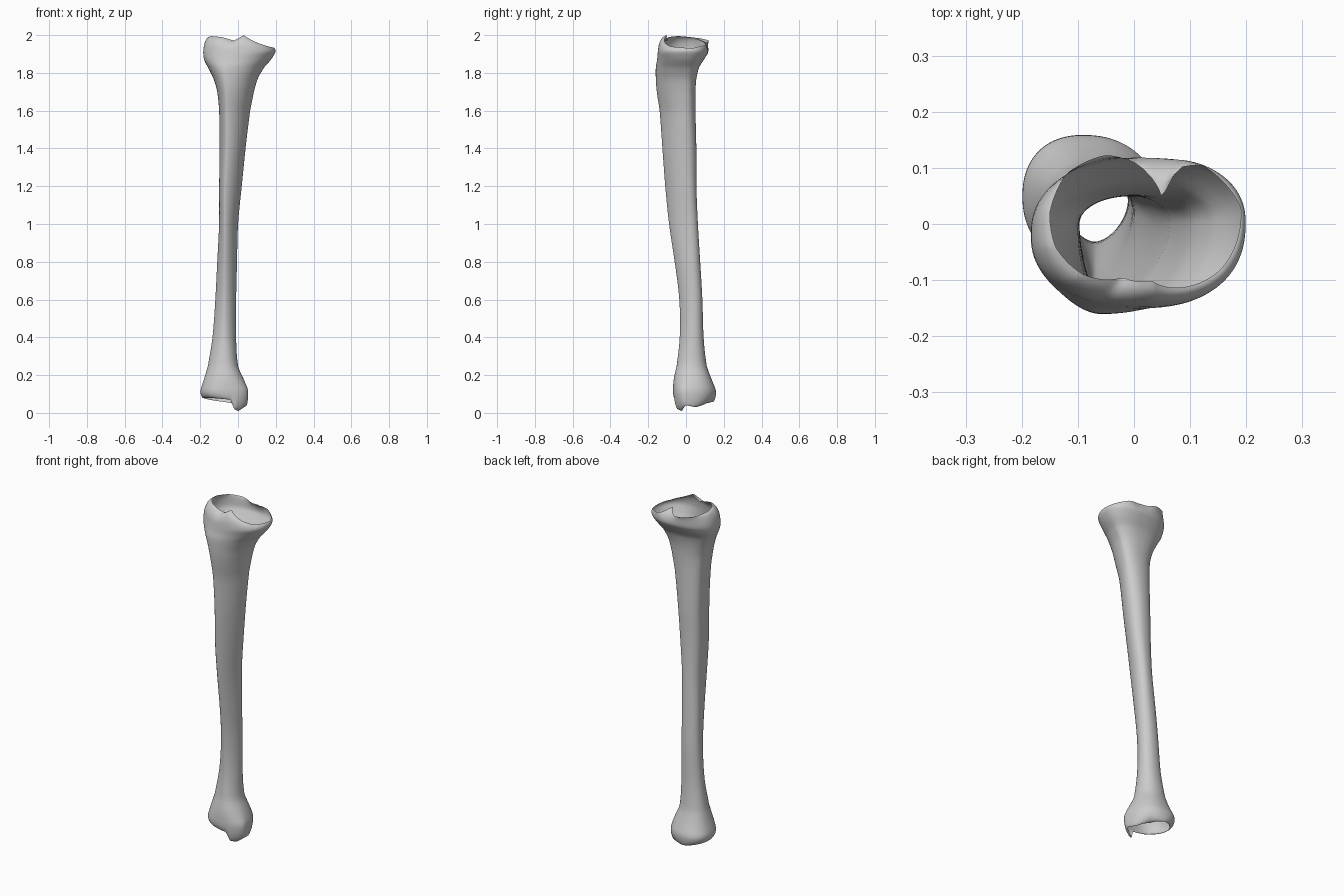
import bpy, bmesh, math
from mathutils import Vector

SEGMENTS = 120     # points round each ring
STEPS = 5          # rings between two neighbouring sections
LIP_RINGS = 7      # rings rolling over to each open end

# Shaft sections in hundredths, bottom to top:
# height, left x, right x, front y, back y, crest x, back ridge x, left y, right y
SECTIONS = [
    (12, -20, 5.5, -7, 16, -8, -9, 5, 0),
    (18, -18, 3, -6.5, 13.5, -7, -8, 4, 2),
    (25, -16, 0, -5, 11, -7, -8, 4, 3),
    (40, -13.5, -1, -3.3, 9.3, -7, -7, 4, 4),
    (60, -12, -1, -3.5, 8.7, -7, -6, 4, 4),
    (80, -11, -0.5, -6, 7.5, -7, -5, 3, 3),
    (100, -10, 0, -9, 6.3, -7, -4, 1, 2),
    (120, -10, 2, -11, 5.5, -7, -3, 0, 1),
    (140, -9.7, 4, -12.5, 5.5, -6, -2, 0, 0),
    (160, -10, 6.5, -14, 5, -6, -1, -1, 0),
    (170, -11, 8.5, -15.5, 5, -6, 0, -2, 0),
    (177, -13, 10.5, -16, 5.5, -6, 0, -2, 0),
    (183, -16, 14, -16, 7, -5, 2, -2, 0),
    (187, -18, 17.5, -15.3, 9.5, -2, 3, -2, 0),
    (191, -18.5, 20, -15, 12, 2, 3, -2, 0),
]

# Open edges as (x, y, z) in hundredths
UPPER_EDGE = [
    (19, 3, 193), (12, 10.5, 195), (8, 10, 196), (5, 4.5, 198), (0, 11, 196),
    (-5, 12.3, 197), (-12, 9, 198), (-15, 2, 199), (-14, -4, 199.5),
    (-9, -9, 199), (-2, -9.5, 197), (3, -10, 200), (10, -11, 196), (15.5, -8, 194),
]
LOWER_EDGE = [
    (4.5, 0, 4), (3, 5, 3), (-3, 10, 5), (-9, 14.5, 6), (-15, 11, 7),
    (-18.5, 5, 8), (-15, -2, 8), (-9, -5, 7.5), (-4, -5.5, 7), (-2, -4.5, 2),
    (0, -2, 1),
]


def signed_power(value, power):
    return math.copysign(abs(value) ** power, value)


def smooth_sections(sections):
    """Spline between the sections."""
    last = len(sections) - 1
    for i in range(last):
        a, b, c, d = (sections[min(max(k, 0), last)] for k in range(i - 1, i + 3))
        for s in range(STEPS):
            t = s / STEPS
            h = b[0] + (c[0] - b[0]) * t
            span = c[0] - b[0]
            row = []
            for k in range(len(b)):
                m0 = (c[k] - a[k]) / (c[0] - a[0]) * span
                m1 = (d[k] - b[k]) / (d[0] - b[0]) * span
                u = 1 - t
                row.append(b[k] * (1 + 2 * t) * u * u + m0 * t * u * u
                           + c[k] * t * t * (3 - 2 * t) - m1 * t * t * u)
            row[0] = h
            yield row
    yield sections[last]


def section_ring(row):
    """Closed outline: pointed front crest and flatter back along the shaft."""
    z, left, right, front, back, crest, ridge, left_y, right_y = (v / 100 for v in row)
    end = max(0, 1 - min(z - 0.1, 1.92 - z) / 0.35)
    ring = []
    for i in range(SEGMENTS):
        angle = math.tau * i / SEGMENTS
        c, s = math.cos(angle), math.sin(angle)
        middle_x, tip_y = (ridge, back) if s >= 0 else (crest, front)
        side_x, side_y = (right, right_y) if c >= 0 else (left, left_y)
        fullness = (2.1 if s >= 0 else 1.7) * (1 - end) + 2.3 * end
        x = middle_x + (side_x - middle_x) * abs(signed_power(c, 2 / fullness))
        y = side_y + (tip_y - side_y) * abs(signed_power(s, 2 / fullness))
        ring.append(Vector((x, y, z)))
    return ring


def edge_ring(edge, ring, centre):
    """Match every point of a ring to the open edge at the same angle."""
    polar = []
    for point in edge:
        p = Vector(point) / 100 - centre
        polar.append((math.atan2(p.y, p.x), p.xy.length, point[2] / 100))
    polar.sort()
    first, last = polar[0], polar[-1]
    polar = ([(last[0] - math.tau, *last[1:])] + polar
             + [(first[0] + math.tau, *first[1:])])
    result = []
    for p in ring:
        angle = math.atan2(p.y - centre.y, p.x - centre.x)
        for a, b in zip(polar, polar[1:]):
            if a[0] <= angle <= b[0]:
                t = (angle - a[0]) / (b[0] - a[0])
                radius, z = (a[k] + (b[k] - a[k]) * t for k in (1, 2))
                result.append(Vector((centre.x + radius * math.cos(angle),
                                      centre.y + radius * math.sin(angle), z)))
                break
    return result


def lip(ring, edge):
    """Rounded roll from the outer ring to the open edge."""
    for k in range(1, LIP_RINGS + 1):
        turn = math.pi / 2 * k / LIP_RINGS
        inward, along = 1 - math.cos(turn), math.sin(turn)
        yield [Vector((p.x + (q.x - p.x) * inward, p.y + (q.y - p.y) * inward,
                       p.z + (q.z - p.z) * along)) for p, q in zip(ring, edge)]


cube = bpy.data.objects.get("Cube")
if cube:
    bpy.data.objects.remove(cube, do_unlink=True)

# Rings from the lower open edge to the upper one
shaft = [section_ring(row) for row in smooth_sections(SECTIONS)]
lower = edge_ring(LOWER_EDGE, shaft[0], Vector((-0.07, 0.04, 0)))
upper = edge_ring(UPPER_EDGE, shaft[-1], Vector((0.03, -0.03, 0)))
rings = list(lip(shaft[0], lower))[::-1] + shaft + list(lip(shaft[-1], upper))

# Hollow bone surface
bm = bmesh.new()
rows = [[bm.verts.new(p) for p in ring] for ring in rings]
for low, high in zip(rows, rows[1:]):
    for i in range(SEGMENTS):
        j = (i + 1) % SEGMENTS
        face = bm.faces.new((low[i], low[j], high[j], high[i]))
        face.smooth = True

# Soften the shaft ridges, leaving the open edges as they are
inner = [v for v in bm.verts if not v.is_boundary]
for _ in range(4):
    bmesh.ops.smooth_vert(bm, verts=inner, factor=0.5,
                          use_axis_x=True, use_axis_y=True, use_axis_z=False)
mesh = bpy.data.meshes.new("shin_bone")
bm.to_mesh(mesh)
bm.free()
bone = bpy.data.objects.new("shin_bone", mesh)
bpy.context.collection.objects.link(bone)

# Plain grey
grey = bpy.data.materials.new("bone_grey")
grey.use_nodes = True
colour = (0.6, 0.6, 0.6, 1)
grey.diffuse_color = colour
grey.node_tree.nodes["Principled BSDF"].inputs["Base Color"].default_value = colour
mesh.materials.append(grey)
